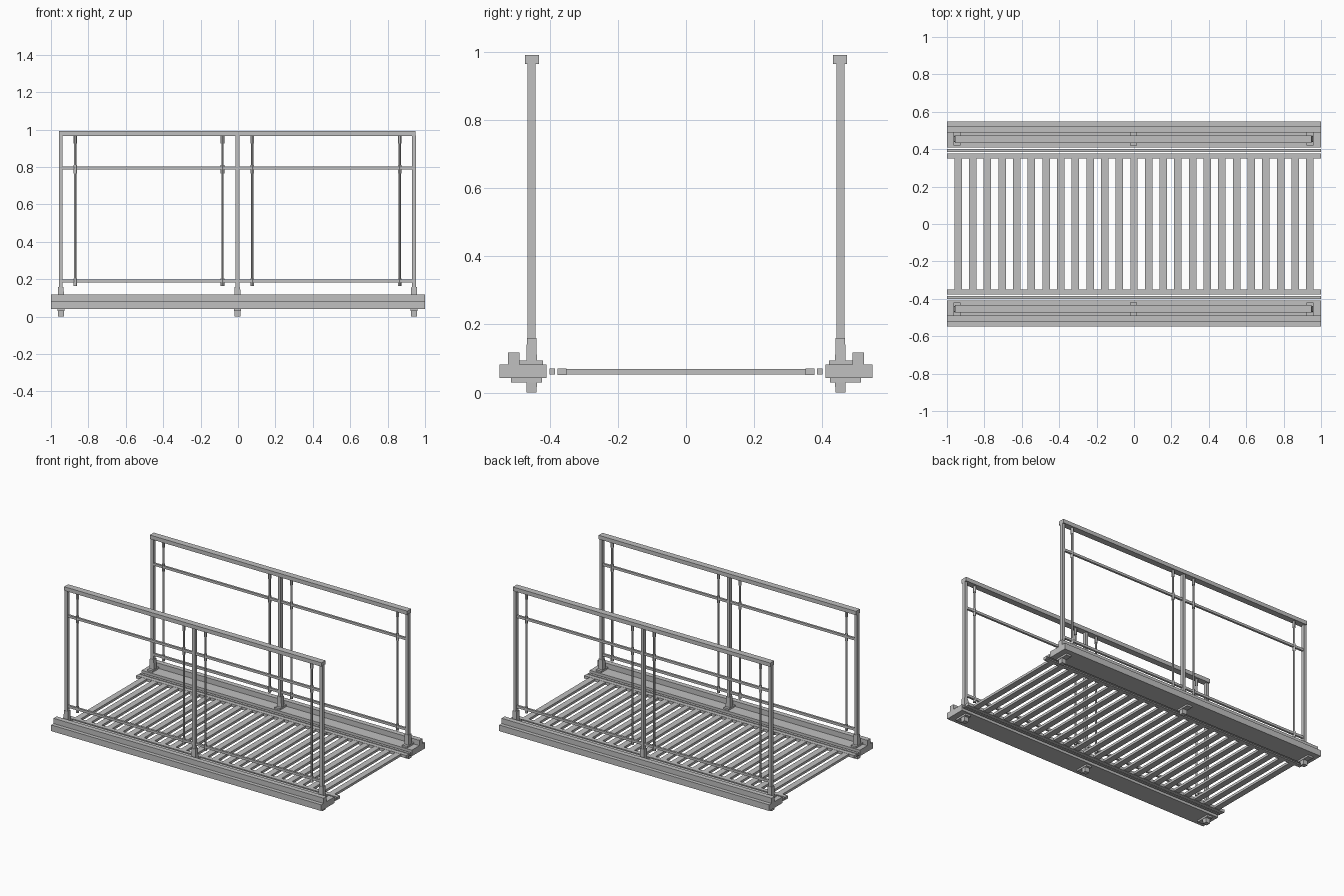
import bpy
import bmesh

cube = bpy.data.objects.get("Cube")
if cube:
    bpy.data.objects.remove(cube, do_unlink=True)

grey = bpy.data.materials.new("light grey metal")
grey.use_nodes = True
COLOUR = (0.53, 0.53, 0.53, 1)
grey.diffuse_color = COLOUR
grey.node_tree.nodes["Principled BSDF"].inputs["Base Color"].default_value = COLOUR


def finish(name, bm):
    mesh = bpy.data.meshes.new(name)
    bm.to_mesh(mesh)
    bm.free()
    mesh.materials.append(grey)
    obj = bpy.data.objects.new(name, mesh)
    bpy.context.collection.objects.link(obj)
    return obj


def box(name, x, y, z, top=1.0, bottom=1.0):
    """Box between the given ranges; top and bottom scale its end faces."""
    bm = bmesh.new()
    bmesh.ops.create_cube(bm, size=1)
    for v in bm.verts:
        taper = top if v.co.z > 0 else bottom
        v.co.x = sum(x) / 2 + v.co.x * (x[1] - x[0]) * taper
        v.co.y = sum(y) / 2 + v.co.y * (y[1] - y[0]) * taper
        v.co.z = sum(z) / 2 + v.co.z * (z[1] - z[0])
    return finish(name, bm)


def rod(name, x, y, z, radius):
    bm = bmesh.new()
    bmesh.ops.create_cone(bm, cap_ends=True, segments=12, radius1=radius,
                          radius2=radius, depth=z[1] - z[0])
    bmesh.ops.translate(bm, verts=bm.verts, vec=(x, y, sum(z) / 2))
    obj = finish(name, bm)
    bpy.ops.object.select_all(action="DESELECT")
    obj.select_set(True)
    bpy.context.view_layer.objects.active = obj
    bpy.ops.object.shade_smooth_by_angle()


def around(centre, half):
    return (centre - half, centre + half)


FULL = (-1, 1)
MID = -0.003
POST_Y = 0.454

for side, s in (("front", -1), ("back", 1)):
    def span(a, b):
        return tuple(sorted((s * a, s * b)))

    # Edge beam, kerb and deck edge strips
    box(side + "_beam", FULL, span(0.41, 0.548), (0.042, 0.083))
    box(side + "_kerb", FULL, span(0.49, 0.523), (0.08, 0.118))
    box(side + "_edge_bar", FULL, span(0.385, 0.402), (0.053, 0.07))
    box(side + "_deck_strip", FULL, span(0.351, 0.378), (0.051, 0.07))

    # Handrail and the two thin rails
    box(side + "_handrail", around(MID, 0.953), span(0.432, 0.474), (0.966, 0.992))
    for label, z in (("lower", 0.19), ("middle", 0.794)):
        box(f"{side}_{label}_rail", around(MID, 0.94),
            around(s * POST_Y, 0.007), around(z, 0.008))

    # Posts with sleeves, flanges and feet
    for label, offset in (("right", -0.944), ("middle", 0), ("left", 0.944)):
        x = MID + offset
        name = f"{side}_{label}_post"
        box(name, around(x, 0.01), around(s * POST_Y, 0.012), (0.1, 0.97))
        box(name + "_sleeve", around(x, 0.017), around(s * POST_Y, 0.016),
            (0.08, 0.16), top=0.86)
        box(name + "_flange", around(x, 0.019), span(0.42, 0.495), (0.08, 0.094))
        box(name + "_lower_flange", around(x, 0.019), span(0.423, 0.514), (0.03, 0.045))
        box(name + "_foot", around(x, 0.017), around(s * POST_Y, 0.016),
            (0, 0.035), bottom=0.9)

    # Balusters with thicker ferrules where they meet the rails
    for i, offset in enumerate((-0.867, -0.08, 0.08, 0.867)):
        x = MID + offset
        name = f"{side}_baluster_{i + 1}"
        rod(name, x, s * POST_Y, (0.17, 0.968), 0.0065)
        for j, z in enumerate(((0.165, 0.205), (0.765, 0.812), (0.925, 0.967))):
            rod(f"{name}_ferrule_{j + 1}", x, s * POST_Y, z, 0.0095)

# Deck slats
SLATS = 25
for i in range(SLATS):
    x = -0.94 + i * 1.88 / (SLATS - 1)
    box(f"deck_slat_{i + 1}", around(x, 0.02), (-0.36, 0.36), (0.053, 0.069))
